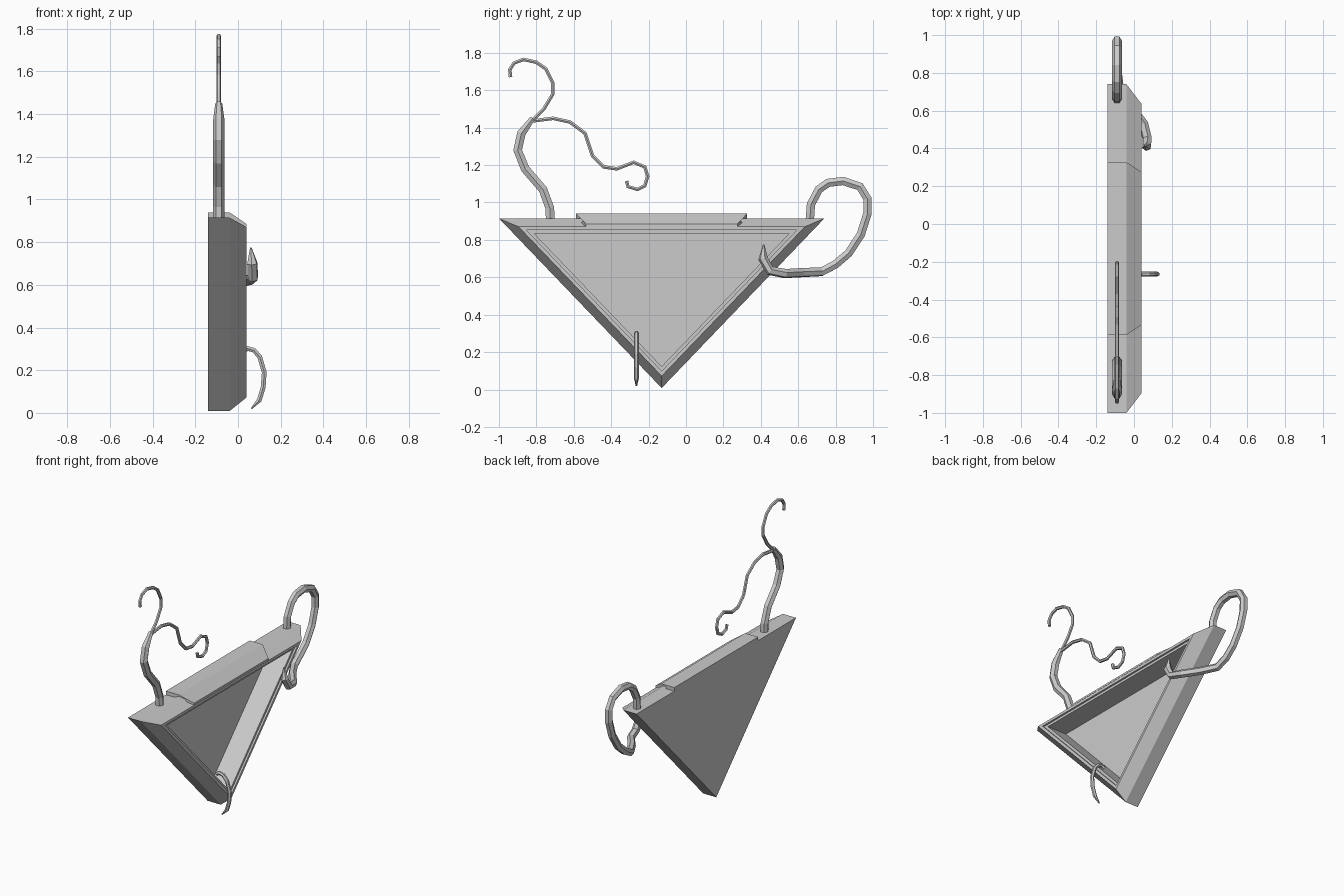
import bpy
import bmesh

cube = bpy.data.objects.get("Cube")
if cube:
    bpy.data.objects.remove(cube)

grey = bpy.data.materials.new("light grey")
grey.use_nodes = True
colour = (0.6, 0.6, 0.6, 1)
grey.diffuse_color = colour
grey.node_tree.nodes["Principled BSDF"].inputs["Base Color"].default_value = colour


def add(name, data):
    obj = bpy.data.objects.new(name, data)
    bpy.context.collection.objects.link(obj)
    data.materials.append(grey)
    return obj


def loft(name, rings):
    """Skin a row of equal-sided rings and cap both ends."""
    bm = bmesh.new()
    rows = [[bm.verts.new(p) for p in ring] for ring in rings]
    for a, b in zip(rows, rows[1:]):
        for i in range(len(a)):
            j = (i + 1) % len(a)
            bm.faces.new((a[i], a[j], b[j], b[i]))
    bm.faces.new(rows[0])
    bm.faces.new(rows[-1])
    bmesh.ops.recalc_face_normals(bm, faces=bm.faces)
    mesh = bpy.data.meshes.new(name)
    bm.to_mesh(mesh)
    bm.free()
    return add(name, mesh)


def tube(name, points, radius, tip=1.0):
    """Six-sided tube along a path, with an optional narrow tip."""
    curve = bpy.data.curves.new(name, "CURVE")
    curve.dimensions = "3D"
    curve.bevel_depth = radius
    curve.bevel_resolution = 1
    curve.use_fill_caps = True
    spline = curve.splines.new("POLY")
    spline.use_smooth = False
    spline.points.add(len(points) - 1)
    for point, co in zip(spline.points, points):
        point.co = (*co, 1)
    spline.points[-1].radius = tip
    return add(name, curve)


# Triangular tray: bevelled outside, stepped rim, deep recess
CENTRE_Y, CENTRE_Z = -0.13, 0.545


def triangle(scale, x):
    corners = [(-0.87, 0.37), (0.87, 0.37), (0, -0.537)]
    return [(x, CENTRE_Y + y * scale, CENTRE_Z + z * scale) for y, z in corners]


tray = [(1, -0.14), (1, -0.04), (0.88, 0.04), (0.83, 0.04), (0.83, 0.028),
        (0.785, 0.028), (0.785, -0.12)]
loft("triangular_tray", [triangle(s, x) for s, x in tray])

# Raised ledge following the bevel of the top edge
section = [(-0.14, 0.9, 0), (-0.14, 0.94, 0), (-0.04, 0.94, 0),
           (0.04, 0.885, 0.052), (0.04, 0.872, 0.052), (-0.04, 0.9, 0)]
loft("top_ledge", [[(x, CENTRE_Y + side * (0.457 - inset), z) for x, z, inset in section]
                   for side in (-1, 1)])

# Front stem that splits into two thin curls
X = -0.09
stem = [(-0.725, 0.88), (-0.728, 0.97), (-0.765, 1.07), (-0.86, 1.18),
        (-0.9, 1.28), (-0.88, 1.37), (-0.82, 1.45)]
tube("stem", [(X, y, z) for y, z in stem], 0.027, 0.6)
upper = [(-0.83, 1.43), (-0.76, 1.5), (-0.712, 1.58), (-0.712, 1.64), (-0.75, 1.715),
         (-0.8, 1.75), (-0.87, 1.765), (-0.92, 1.745), (-0.942, 1.71), (-0.938, 1.67)]
tube("upper_curl", [(X, y, z) for y, z in upper], 0.011)
lower = [(-0.83, 1.435), (-0.71, 1.45), (-0.62, 1.43), (-0.54, 1.37), (-0.52, 1.31),
         (-0.5, 1.25), (-0.44, 1.19), (-0.37, 1.18), (-0.28, 1.215), (-0.22, 1.19),
         (-0.205, 1.14), (-0.22, 1.09), (-0.26, 1.07), (-0.31, 1.085), (-0.318, 1.115)]
tube("lower_curl", [(X, y, z) for y, z in lower], 0.011)

# Rear loop that sweeps down and hooks round the tray face
loop = [(X, 0.66, 0.88), (X, 0.668, 0.99), (X, 0.71, 1.07), (X, 0.76, 1.105),
        (X, 0.84, 1.115), (X, 0.93, 1.085), (X, 0.97, 1.02), (X, 0.97, 0.94),
        (X, 0.935, 0.83), (X, 0.87, 0.73), (X, 0.8, 0.67), (-0.08, 0.725, 0.63),
        (-0.02, 0.62, 0.625), (0.05, 0.53, 0.62), (0.07, 0.45, 0.635),
        (0.067, 0.412, 0.7), (0.06, 0.415, 0.775)]
tube("rear_loop", loop, 0.026, 0.15)

# Small claw hanging from the lower rim
claw = [(0.025, 0.29), (0.045, 0.302), (0.075, 0.293), (0.102, 0.262), (0.123, 0.19),
        (0.118, 0.12), (0.1, 0.06), (0.063, 0.02)]
tube("small_claw", [(x, -0.265, z) for x, z in claw], 0.013, 0.3)
